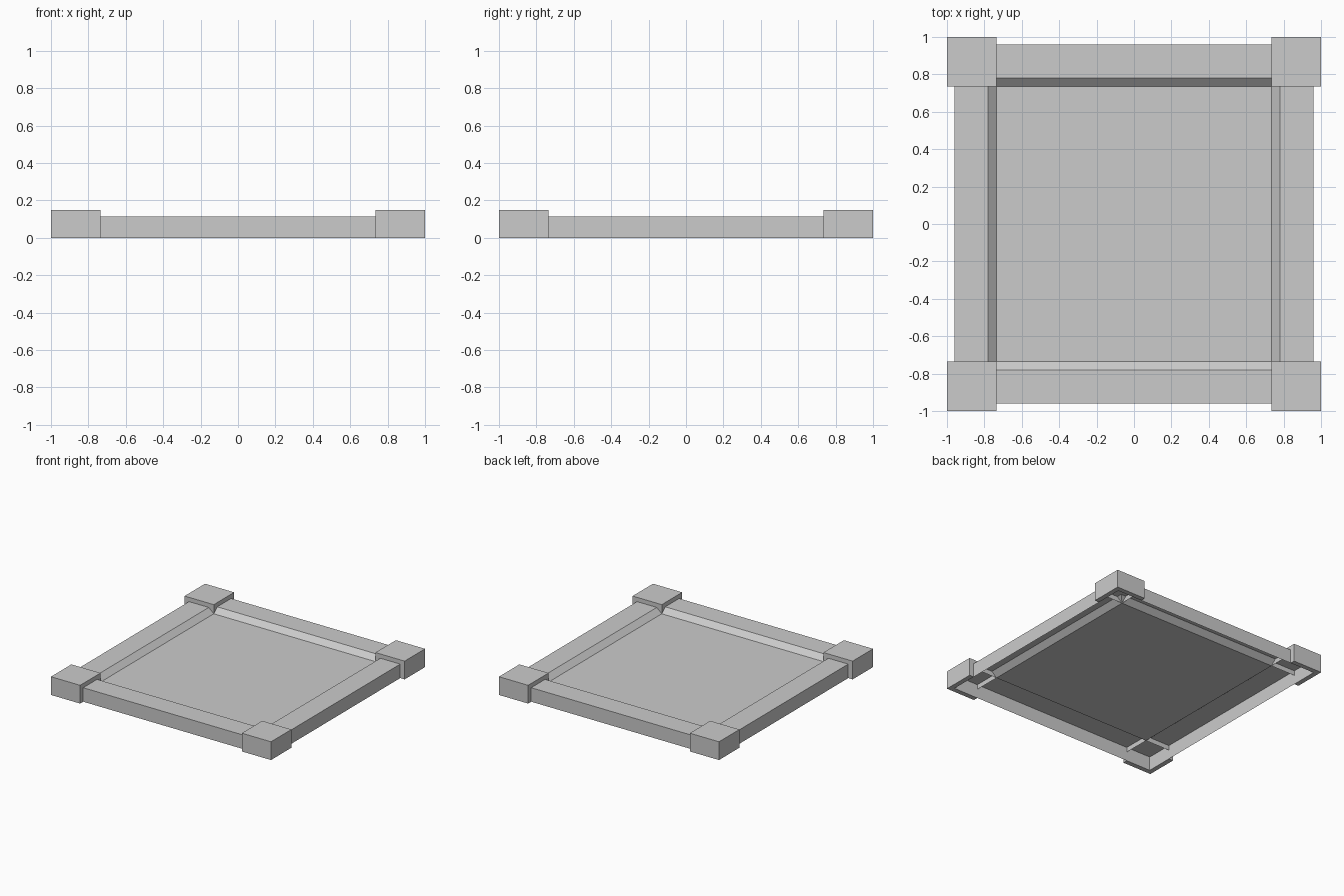
import bpy, bmesh

if "Cube" in bpy.data.objects:
    bpy.data.objects.remove(bpy.data.objects["Cube"])

OUT, RIM, INNER, FLOOR = 0.96, 0.115, 0.78, 0.075   # rail edge, rail top, slope start, panel height
CAP_IN, CAP_TOP = 0.735, 0.15                       # corner cap inner edge and top


def make_object(name, bm):
    bmesh.ops.remove_doubles(bm, verts=bm.verts, dist=1e-5)
    mesh = bpy.data.meshes.new(name)
    bm.to_mesh(mesh)
    bm.free()
    obj = bpy.data.objects.new(name, mesh)
    bpy.context.collection.objects.link(obj)
    return obj


def face(bm, pts):
    return bm.faces.new([bm.verts.new(p) for p in pts])


# Tray: hollow square shell, outer wall, flat rail, slope and sunken panel
bm = bmesh.new()
rings = []
for r, z in [(OUT, 0), (OUT, RIM), (INNER, RIM), (CAP_IN, FLOOR)]:
    rings.append([bm.verts.new((x * r, y * r, z))
                  for x, y in [(-1, -1), (1, -1), (1, 1), (-1, 1)]])
for a, b in zip(rings, rings[1:]):
    for i in range(4):
        j = (i + 1) % 4
        bm.faces.new((a[i], a[j], b[j], b[i]))
bm.faces.new(rings[-1])
make_object("tray", bm)

# Corner caps: open-bottomed blocks that sit over the tray corners, mirrored to all four
bm = bmesh.new()
c, o, t = CAP_IN, 1.0, CAP_TOP
face(bm, [(c, c, t), (o, c, t), (o, o, t), (c, o, t)])            # top
face(bm, [(o, c, 0), (o, o, 0), (o, o, t), (o, c, t)])            # outer side, +x
face(bm, [(o, o, 0), (c, o, 0), (c, o, t), (o, o, t)])            # outer side, +y
side = [(c, t), (c, FLOOR), (OUT, FLOOR), (OUT, 0), (o, 0), (o, t)]
face(bm, [(u, c, z) for u, z in side])                            # inner side, -y
face(bm, [(c, u, z) for u, z in reversed(side)])                  # inner side, -x
face(bm, [(OUT, c, 0), (OUT, OUT, 0), (o, o, 0), (o, c, 0)])      # bottom lip, +x
face(bm, [(c, OUT, 0), (c, o, 0), (o, o, 0), (OUT, OUT, 0)])      # bottom lip, +y
caps = make_object("corner_caps", bm)
mirror = caps.modifiers.new("four_corners", 'MIRROR')
mirror.use_axis = (True, True, False)
mirror.use_mirror_merge = False
